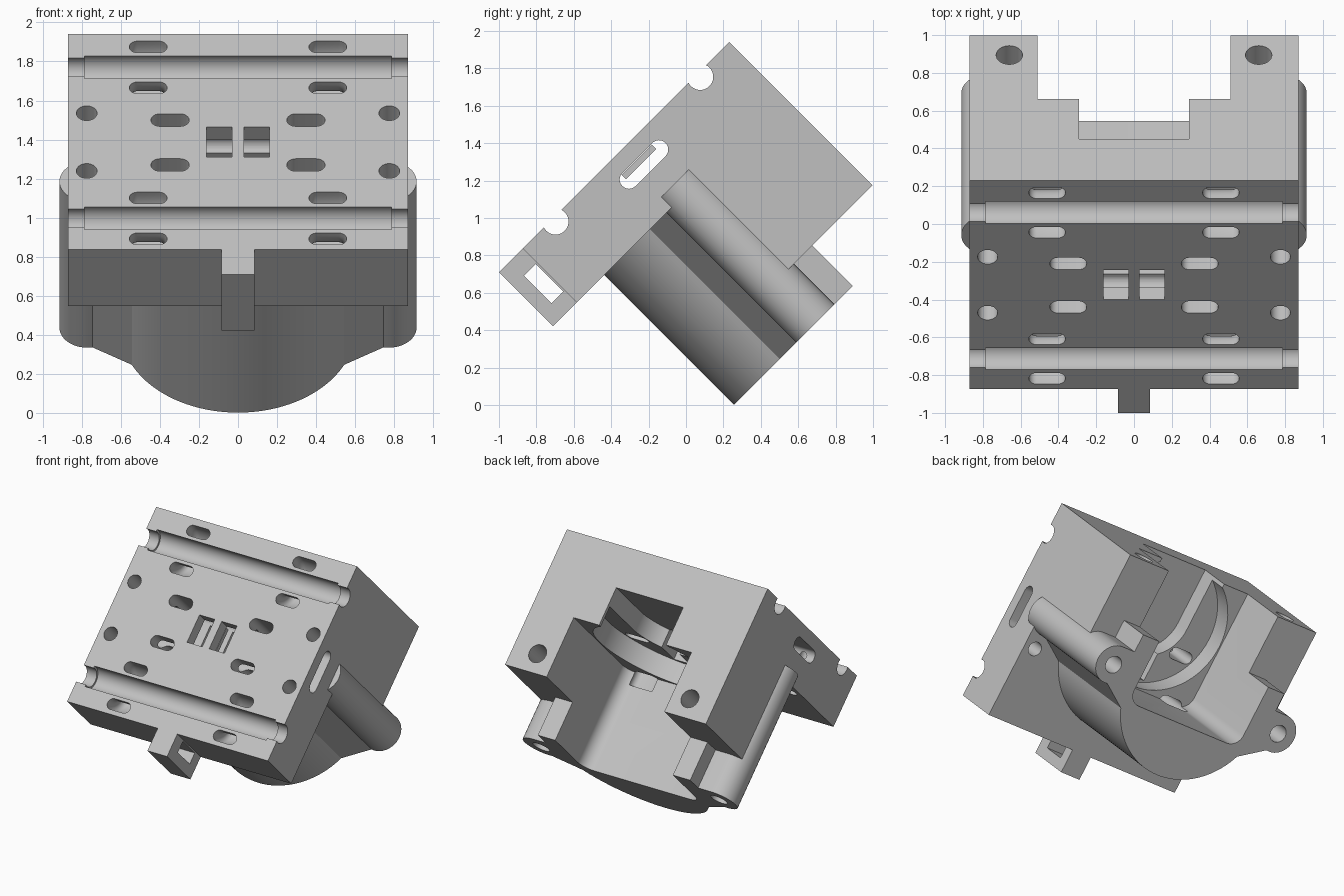
import bpy
import bmesh
import math
from mathutils import Matrix

if "Cube" in bpy.data.objects:
    bpy.data.objects.remove(bpy.data.objects["Cube"], do_unlink=True)

gray = bpy.data.materials.new("light gray plastic")
gray.use_nodes = True
gray.diffuse_color = (0.53, 0.53, 0.53, 1)
gray.node_tree.nodes["Principled BSDF"].inputs["Base Color"].default_value = (0.53, 0.53, 0.53, 1)

# Local frame: x across, y = depth behind the front plate, z = along the plate
FRONT, BACK, TOP = -1.209, -0.80, 1.535
OUT = FRONT - 0.1


def finish(name, bm):
    bmesh.ops.recalc_face_normals(bm, faces=bm.faces)
    mesh = bpy.data.meshes.new(name)
    bm.to_mesh(mesh)
    bm.free()
    mesh.materials.append(gray)
    obj = bpy.data.objects.new(name, mesh)
    bpy.context.collection.objects.link(obj)
    return obj


def loft(name, rings):
    bm = bmesh.new()
    loops = [[bm.verts.new(p) for p in ring] for ring in rings]
    n = len(loops[0])
    for a, b in zip(loops, loops[1:]):
        for i in range(n):
            j = (i + 1) % n
            bm.faces.new((a[i], a[j], b[j], b[i]))
    bm.faces.new(loops[0])
    bm.faces.new(loops[-1])
    return finish(name, bm)


def prism(name, pts, axis, a, b):
    """Extrude a 2D outline along one local axis from a to b."""
    place = {"x": lambda p, d: (d, p[0], p[1]),
             "y": lambda p, d: (p[0], d, p[1]),
             "z": lambda p, d: (p[0], p[1], d)}[axis]
    return loft(name, [[place(p, d) for p in pts] for d in (a, b)])


def arc(cx, cy, r, start, end, n=24):
    angles = [math.radians(start + (end - start) * i / n) for i in range(n + 1)]
    return [(cx + r * math.cos(t), cy + r * math.sin(t)) for t in angles]


def circle(cx, cy, r, n=40):
    return arc(cx, cy, r, 0, 360, n)[:-1]


def rect(x0, x1, y0, y1):
    return [(x0, y0), (x1, y0), (x1, y1), (x0, y1)]


def slot(cx, cy, half, r):
    return arc(cx + half, cy, r, -90, 90, 12) + arc(cx - half, cy, r, 90, 270, 12)


def combine(target, tool, operation):
    mod = target.modifiers.new(operation, "BOOLEAN")
    mod.operation = operation
    mod.solver = "EXACT"
    mod.object = tool
    bpy.context.view_layer.objects.active = target
    bpy.ops.object.modifier_apply(modifier=mod.name)
    bpy.data.objects.remove(tool, do_unlink=True)


def cut(tool):
    combine(bracket, tool, "DIFFERENCE")


# Front plate and upper block as one L-shaped extrusion
side = [(FRONT, -0.025), (BACK, -0.025), (BACK, 0.9), (-0.125, 0.9), (-0.125, TOP), (FRONT, TOP)]
bracket = prism("mounting_bracket", side, "x", -0.87, 0.87)

# Rounded motor cradle with a screw boss at each side
half = arc(0, 0.782, 0.6, -90, -25, 20)
half = [p for p in half if p[0] < 0.545]
half += arc(0.77, 0.797, 0.145, -100, 90, 20) + [(0.66, 0.942), (0.66, 1.08)]
outline = half + [(-x, z) for x, z in reversed(half[1:])]
combine(bracket, prism("cradle", outline, "y", BACK - 0.08, 0.18), "UNION")

# Cradle trough, round motor seat and shaft slot
r = 0.1
trough = (arc(-0.51 + r, 0.59 + r, r, 180, 270, 10) + arc(0.51 - r, 0.59 + r, r, 270, 360, 10)
          + [(0.51, 2), (-0.51, 2)])
cut(prism("trough_cutter", trough, "y", -0.6, 0.4))
cut(prism("seat_cutter", circle(0, 1.1, 0.5, 64), "y", -0.76, -0.55))
shaft = arc(0, 1.1, 0.29, 180, 360, 32) + [(0.29, 2), (-0.29, 2)]
cut(prism("shaft_cutter", shaft, "y", -0.9, -0.5))

# Rod grooves with slimmer ends, and curved tie channels behind them
for z in (0.2, 1.294):
    cut(prism("rod_cutter", circle(-1.187, z, 0.07), "x", -1, 1))
    cut(prism("groove_cutter", circle(-1.187, z, 0.085), "x", -0.785, 0.785))
    for x in (-0.46, 0.46):
        section = slot(x, 0, 0.055, 0.042)
        rings = [[(px, OUT, z + 0.148 + d) for px, d in section]]
        for i in range(25):
            t = math.pi * i / 24
            rings.append([(px, -1.187 + math.sin(t) * (0.148 + d), z + math.cos(t) * (0.148 + d))
                          for px, d in section])
        rings.append([(px, OUT, z - 0.148 - d) for px, d in section])
        cut(loft("tie_cutter", rings))

# Strap slot across the plate
strap = [(y, z) for z, y in slot(0.75, -1.068, 0.113, 0.05)]
cut(prism("strap_cutter", strap, "x", -1, 1))

for s in (-1, 1):
    # Centre windows and inner slots
    cut(prism("window_cutter", rect(*sorted((s * 0.03, s * 0.162)), 0.644, 0.863), "y", OUT, -0.7))
    for z in (0.587, 0.912):
        cut(prism("slot_cutter", slot(s * 0.348, z, 0.053, 0.045), "y", OUT, -0.5))
    # Screw holes through the plate, bosses and top towers
    for z in (0.544, 0.962):
        cut(prism("plate_hole_cutter", circle(s * 0.775, z, 0.053, 28), "y", OUT, -0.75))
    cut(prism("boss_hole_cutter", circle(s * 0.77, 0.797, 0.065, 28), "y", -0.6, 0.3))
    cut(prism("tower_hole_cutter", circle(s * 0.66, -0.27, 0.07, 28), "z", 1.1, TOP + 0.1))

# Pierced tab under the plate and the small strap bar
tab = prism("lower_tab", rect(FRONT, BACK, -0.205, -0.025), "x", -0.085, 0.085)
combine(tab, prism("tab_cutter", rect(-1.10, -0.893, -0.124, -0.035), "x", -1, 1), "DIFFERENCE")
bar = prism("strap_bar", rect(-1.114, -1.08, 0.626, 0.855), "x", -0.03, 0.03)

# Lean the whole part back and smooth the round surfaces
for obj in (bracket, tab, bar):
    obj.data.transform(Matrix.Rotation(math.radians(-45), 4, "X"))
    bpy.ops.object.select_all(action="DESELECT")
    obj.select_set(True)
    bpy.context.view_layer.objects.active = obj
    bpy.ops.object.shade_smooth_by_angle(angle=math.radians(28))
